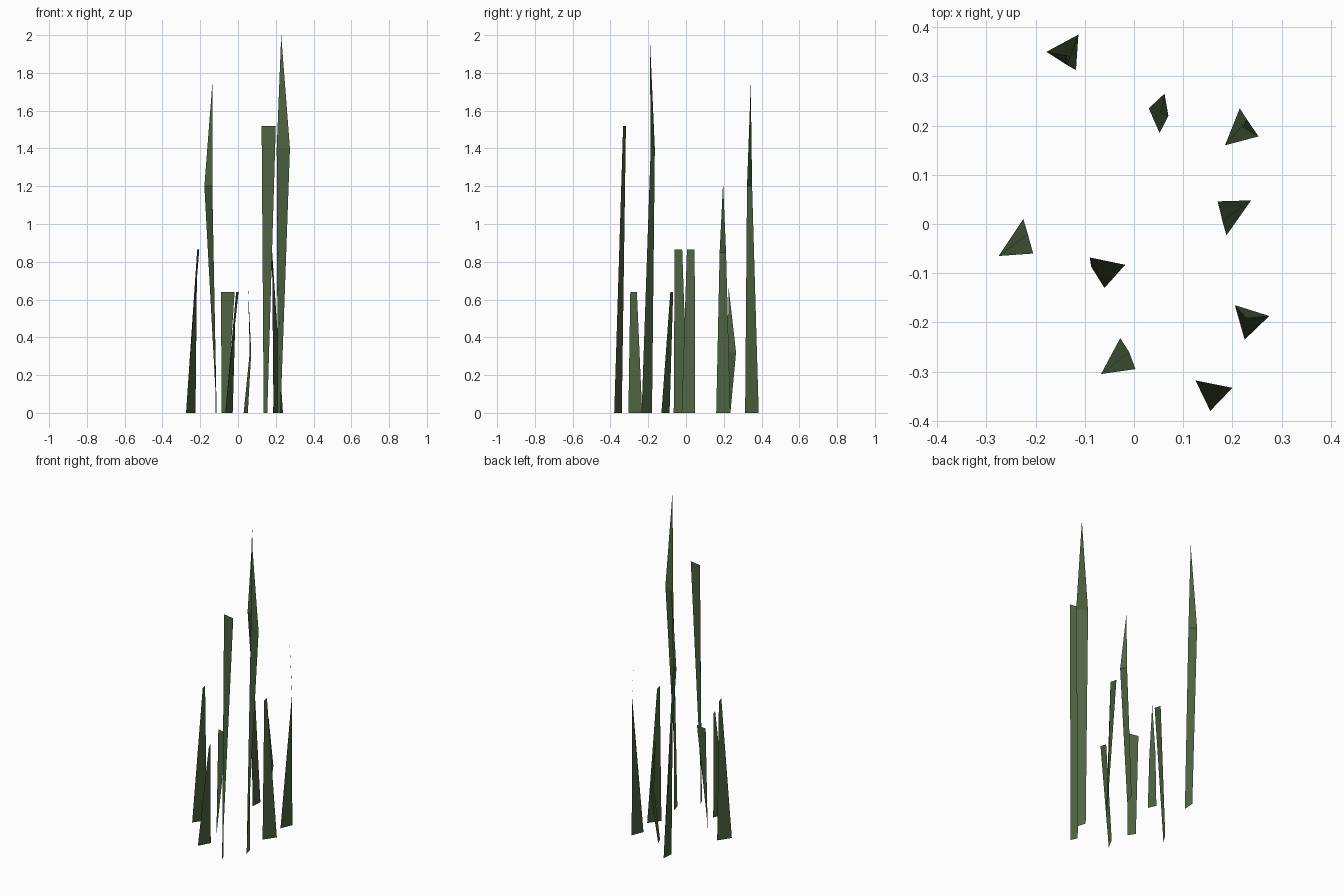
import bpy
import bmesh
from mathutils import Vector

# Remove the default object
default_cube = bpy.data.objects.get("Cube")
if default_cube:
    bpy.data.objects.remove(default_cube, do_unlink=True)

# One leaf green for every blade
leaf_green = bpy.data.materials.new("leaf_green")
leaf_green.use_nodes = True
leaf_colour = (0.08, 0.13, 0.055, 1)
leaf_green.diffuse_color = leaf_colour
shader = leaf_green.node_tree.nodes["Principled BSDF"]
shader.inputs["Base Color"].default_value = leaf_colour
shader.inputs["Roughness"].default_value = 0.9

UNIT = 0.001  # plan positions below are written in thousandths


def make_blade(name, root, upper, bend_height, tip_height=None):
    """Thin twisted leaf: a root edge on the ground, an upper edge,
    and optionally a point above the middle of the plan."""
    mesh = bpy.data.meshes.new(name)
    bm = bmesh.new()

    def add_edge(edge, height):
        return [bm.verts.new((x * UNIT, y * UNIT, height)) for x, y in edge]

    root_a, root_b = add_edge(root, 0)
    upper_a, upper_b = add_edge(upper, bend_height)
    bm.faces.new((root_a, root_b, upper_b, upper_a))

    # Pointed blades close over the centre of the leaf
    if tip_height:
        centre = sum((v.co for v in bm.verts), Vector()) / len(bm.verts)
        tip = bm.verts.new((centre.x, centre.y, tip_height))
        bm.faces.new((upper_a, upper_b, tip))

    bm.normal_update()
    bm.to_mesh(mesh)
    bm.free()
    mesh.materials.append(leaf_green)
    blade = bpy.data.objects.new(name, mesh)
    bpy.context.collection.objects.link(blade)
    return blade


# Pointed blades
make_blade("tallest_pointed_blade",
           root=[(225, -235), (210, -180)],
           upper=[(275, -187), (205, -165)],
           bend_height=1.4, tip_height=2)
make_blade("rear_pointed_blade",
           root=[(-113, 385), (-118, 313)],
           upper=[(-178, 350), (-136, 323)],
           bend_height=1.2, tip_height=1.74)
make_blade("rear_left_pointed_blade",
           root=[(185, 160), (215, 235)],
           upper=[(253, 178), (230, 212)],
           bend_height=0.85, tip_height=1.22)
make_blade("small_pointed_blade",
           root=[(52, 185), (30, 235)],
           upper=[(70, 220), (62, 265)],
           bend_height=0.32, tip_height=0.66)

# Blunt blades
make_blade("tall_front_blunt_blade",
           root=[(155, -380), (136, -340)],
           upper=[(200, -333), (125, -318)],
           bend_height=1.52)
make_blade("left_blunt_blade",
           root=[(238, 48), (188, -23)],
           upper=[(170, 46), (180, 5)],
           bend_height=0.865)
make_blade("right_blunt_blade",
           root=[(-275, -65), (-225, 10)],
           upper=[(-205, -60), (-216, -20)],
           bend_height=0.865)
make_blade("middle_blunt_blade",
           root=[(-60, -130), (-87, -87)],
           upper=[(-18, -83), (-90, -68)],
           bend_height=0.64)
make_blade("short_front_blunt_blade",
           root=[(-67, -305), (-28, -232)],
           upper=[(3, -295), (-10, -260)],
           bend_height=0.64)
